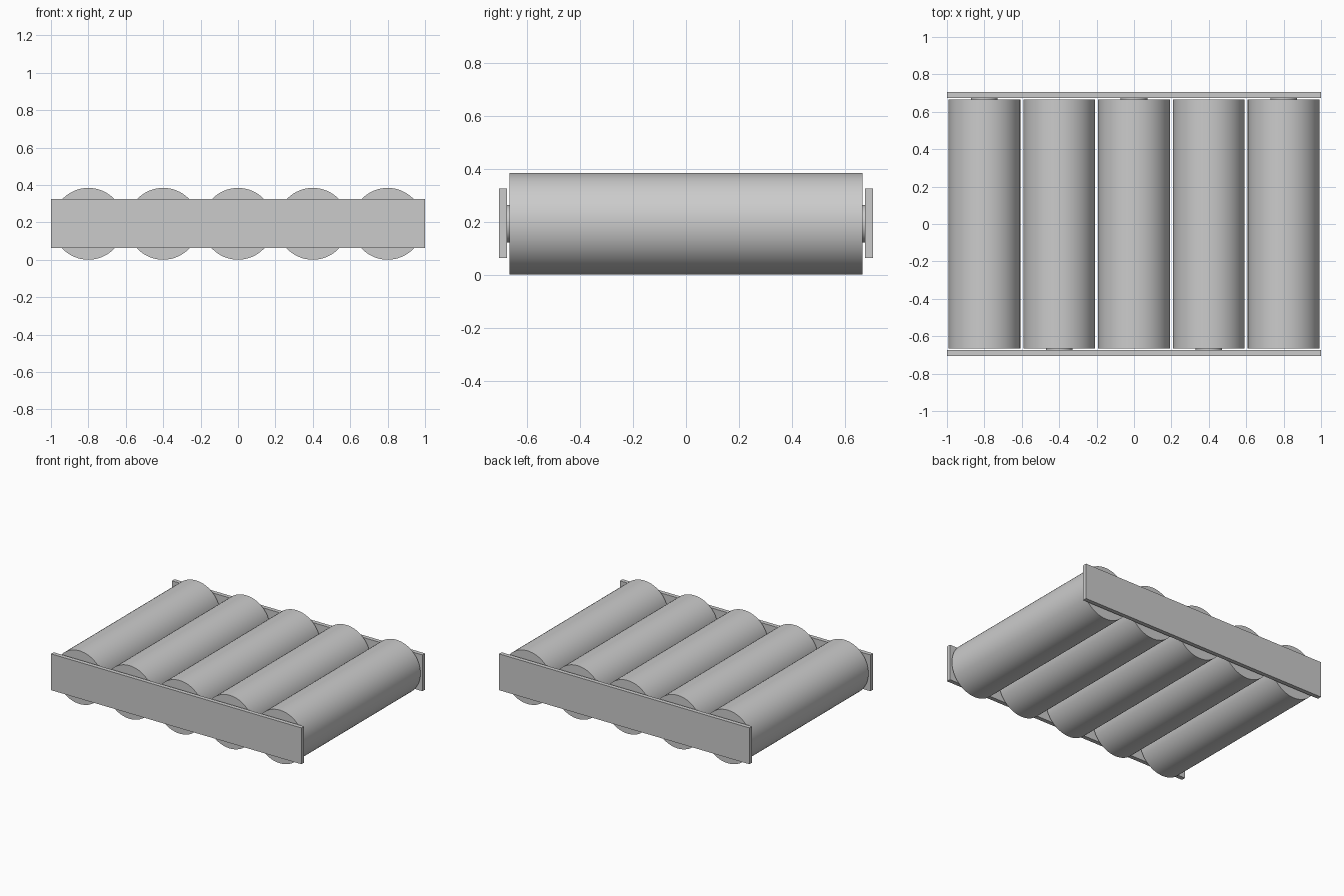
import bpy
import math

cube = bpy.data.objects.get("Cube")
if cube:
    bpy.data.objects.remove(cube, do_unlink=True)

grey = bpy.data.materials.new("plain grey")
grey.use_nodes = True
colour = (0.6, 0.6, 0.6, 1)
grey.diffuse_color = colour
grey.node_tree.nodes["Principled BSDF"].inputs["Base Color"].default_value = colour

RADIUS = 0.192        # cell radius, also its centre height
CELL_END = 0.665      # half length of a cell
PLATE_IN, PLATE_OUT = 0.675, 0.705
PITCH = 0.4


def rod(name, x, y0, y1, radius):
    """Smooth cylinder lying along y."""
    bpy.ops.mesh.primitive_cylinder_add(
        vertices=64, radius=radius, depth=abs(y1 - y0),
        location=(x, (y0 + y1) / 2, RADIUS), rotation=(math.pi / 2, 0, 0))
    obj = bpy.context.object
    obj.name = name
    obj.data.materials.append(grey)
    bpy.ops.object.shade_smooth_by_angle(angle=math.radians(30))


# Five cells with the terminal button alternating between back and front
for i in range(5):
    x = (i - 2) * PITCH
    side = 1 if i % 2 == 0 else -1
    rod(f"cell_{i + 1}", x, -CELL_END, CELL_END, RADIUS)
    rod(f"terminal_{i + 1}", x, side * CELL_END, side * PLATE_IN, 0.071)

# End plates
for name, side in (("front_plate", -1), ("back_plate", 1)):
    bpy.ops.mesh.primitive_cube_add(
        size=1, location=(0, side * (PLATE_IN + PLATE_OUT) / 2, RADIUS + 0.001))
    plate = bpy.context.object
    plate.name = name
    plate.scale = (2, PLATE_OUT - PLATE_IN, 0.262)
    bpy.ops.object.transform_apply(location=False, rotation=False, scale=True)
    plate.data.materials.append(grey)
